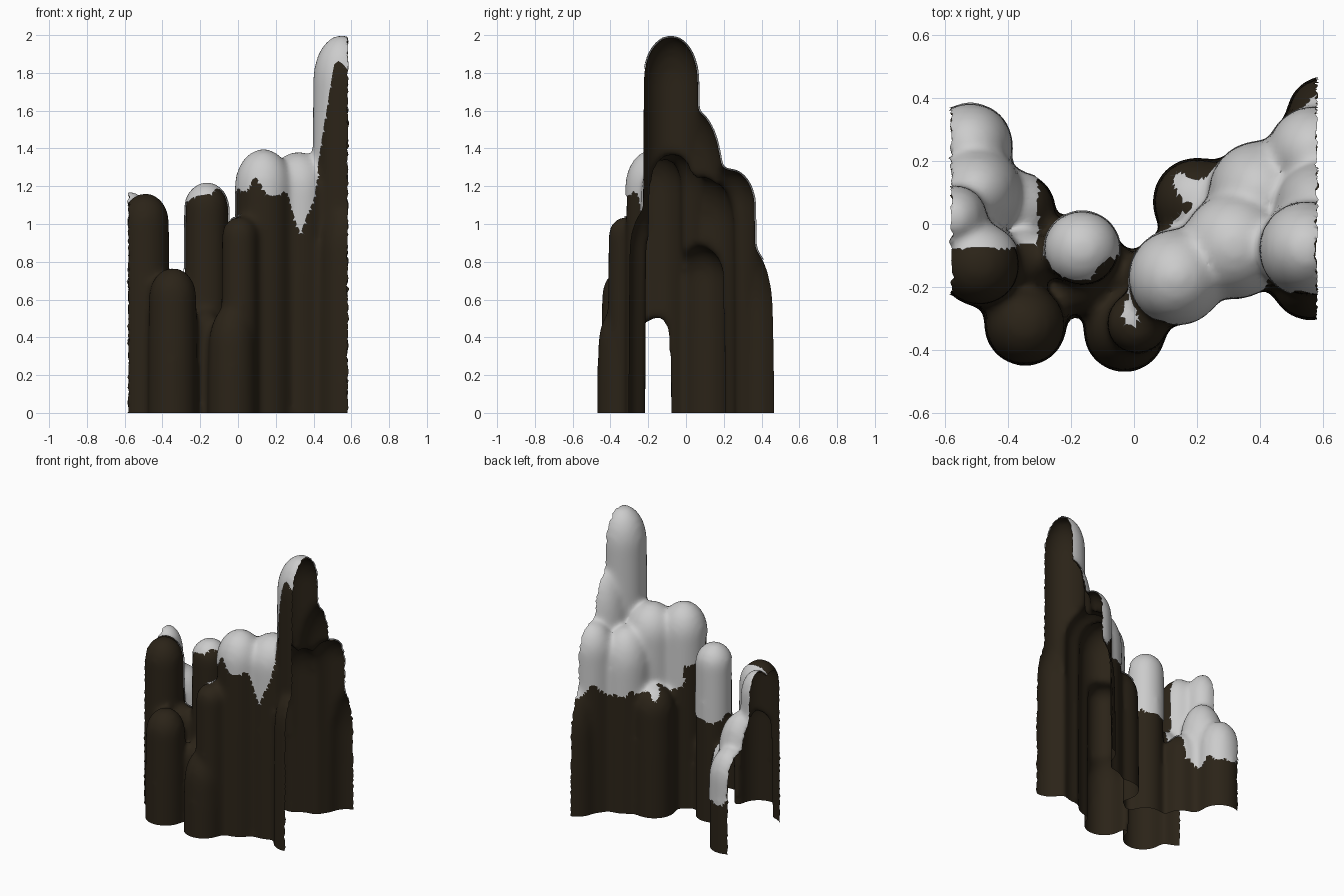
import bpy, bmesh, math
from mathutils import Vector, noise

if "Cube" in bpy.data.objects:
    bpy.data.objects.remove(bpy.data.objects["Cube"])

HALF = 0.58  # the formation is cut open at both ends

# x, y, radius, top height, dome length in radii
COLUMNS = [
    # left group
    (-0.49, -0.13, 0.13, 1.165, 1.2), (-0.57, 0.02, 0.10, 1.17, 1.8),
    (-0.50, 0.10, 0.14, 0.88, 1.9), (-0.52, 0.25, 0.13, 0.69, 1.5),
    (-0.36, 0.05, 0.11, 0.62, 1.3), (-0.35, -0.12, 0.10, 0.72, 1.3),
    # front pillars
    (-0.345, -0.32, 0.13, 0.77, 1.2), (-0.03, -0.34, 0.13, 0.58, 1.8),
    (0.01, -0.315, 0.10, 1.04, 1.0),
    # middle pillar and the low ribs round it
    (-0.165, -0.08, 0.118, 1.215, 1.1), (-0.17, -0.20, 0.09, 0.55, 1.5),
    (-0.05, -0.16, 0.085, 0.50, 1.5),
    # right group
    (0.135, -0.17, 0.15, 1.39, 1.3), (0.32, -0.07, 0.165, 1.375, 1.2),
    (0.20, 0.07, 0.14, 0.88, 1.2), (0.40, 0.10, 0.16, 1.25, 1.6),
    (0.55, -0.08, 0.15, 1.995, 1.6), (0.56, -0.18, 0.125, 1.10, 2.0),
    (0.60, 0.05, 0.15, 1.60, 2.6), (0.57, 0.23, 0.14, 1.29, 1.4),
    (0.61, 0.345, 0.125, 0.88, 2.9),
]


def add_column(bm, x, y, r, top, dome, sides=28):
    """Slightly tapered pillar with a rounded top, reaching below the ground."""
    h = r * dome
    rings = [(r * 1.02, -0.15), (r, (top - h) * 0.6), (r * 0.97, top - h)]
    for i in range(1, 8):
        a = i / 8 * math.pi / 2
        rings.append((r * 0.97 * math.cos(a), top - h + h * math.sin(a)))
    loops = []
    for rad, z in rings:
        loops.append([bm.verts.new((x + rad * math.cos(2 * math.pi * k / sides),
                                    y + rad * math.sin(2 * math.pi * k / sides), z))
                      for k in range(sides)])
    for a, b in zip(loops, loops[1:]):
        for k in range(sides):
            n = (k + 1) % sides
            bm.faces.new((a[k], a[n], b[n], b[k]))
    bm.faces.new(loops[0][::-1])
    tip = bm.verts.new((x, y, top))
    for k in range(sides):
        bm.faces.new((loops[-1][k], loops[-1][(k + 1) % sides], tip))


def make_object(name, bm):
    me = bpy.data.meshes.new(name)
    bm.to_mesh(me)
    bm.free()
    for p in me.polygons:
        p.use_smooth = True
    ob = bpy.data.objects.new(name, me)
    bpy.context.collection.objects.link(ob)
    return ob


def snow_limit(p, n):
    """Height above which snow lies, for a surface point and its normal."""
    front = n.y < -0.15
    if p.x < -0.31:
        return 0.36 + max(0, -0.06 - p.y) * 40
    if p.x < -0.03:
        if p.y < -0.2:
            return 9
        return 1.15 if front else 0.74
    if not front:
        return 0.85 if p.y > -0.05 else 1.0
    limit = 1.17 - 0.24 * max(0, 1 - abs(p.x - 0.33) / 0.08)
    limit += 0.07 * max(0, 1 - abs(p.x - 0.09) / 0.06)
    return limit + min(0.65, max(0, p.x - 0.40) * 5.5)


def snow_depth(v):
    """How far a point stands above the snow line (negative is bare rock)."""
    p = v.co
    ragged = 0.09 * noise.noise(Vector((p.x * 11, p.y * 11, 3.0)))
    return p.z - snow_limit(p, v.normal) - ragged


# rock: fuse all pillars into one skin
bm = bmesh.new()
for c in COLUMNS:
    add_column(bm, *c)
rock = make_object("rock_columns", bm)
remesh = rock.modifiers.new("fuse", 'REMESH')
remesh.mode = 'VOXEL'
remesh.voxel_size = 0.018
soften = rock.modifiers.new("soften", 'SMOOTH')
soften.factor = 0.5
soften.iterations = 14
dg = bpy.context.evaluated_depsgraph_get()
fused = bpy.data.meshes.new_from_object(rock.evaluated_get(dg))
bpy.data.objects.remove(rock)

# open the shell at the ground and at both ends
bm = bmesh.new()
bm.from_mesh(fused)
for co, no in (((0, 0, 0), (0, 0, -1)), ((HALF, 0, 0), (1, 0, 0)), ((-HALF, 0, 0), (-1, 0, 0))):
    bmesh.ops.bisect_plane(bm, geom=bm.verts[:] + bm.edges[:] + bm.faces[:],
                           plane_co=co, plane_no=no, clear_outer=True)
bm.normal_update()

# snow: a thin sheet lifted off the upper rock, its rim slid onto the snow line
snow = bm.copy()
snow.normal_update()
depth = {v: snow_depth(v) for v in snow.verts}
bmesh.ops.delete(snow, geom=[f for f in snow.faces if all(depth[v] < 0 for v in f.verts)],
                 context='FACES')
rim = []
for v in snow.verts:
    if depth[v] < 0:
        inner = [e.other_vert(v) for e in v.link_edges if depth[e.other_vert(v)] >= 0]
        if inner:
            o = max(inner, key=lambda w: depth[w])
            rim.append((v, v.co.lerp(o.co, min(0.85, -depth[v] / (depth[o] - depth[v])))))
for v, co in rim:
    v.co = co
snow.normal_update()
for v, n in [(v, v.normal.copy()) for v in snow.verts]:
    if abs(v.co.x) > HALF - 0.001:
        n.x = 0
    v.co += n * 0.008

# ragged cut ends
for mesh in (bm, snow):
    for v in mesh.verts:
        if abs(v.co.x) > HALF - 0.002:
            v.co.x += 0.012 * noise.noise(v.co * 45)

rock = make_object("rock_columns", bm)
make_object("snow_cover", snow)

stone = bpy.data.materials.new("dark_stone")
stone.diffuse_color = (0.024, 0.017, 0.009, 1)
stone.use_nodes = True
stone.node_tree.nodes["Principled BSDF"].inputs["Base Color"].default_value = stone.diffuse_color
rock.data.materials.clear()
rock.data.materials.append(stone)
